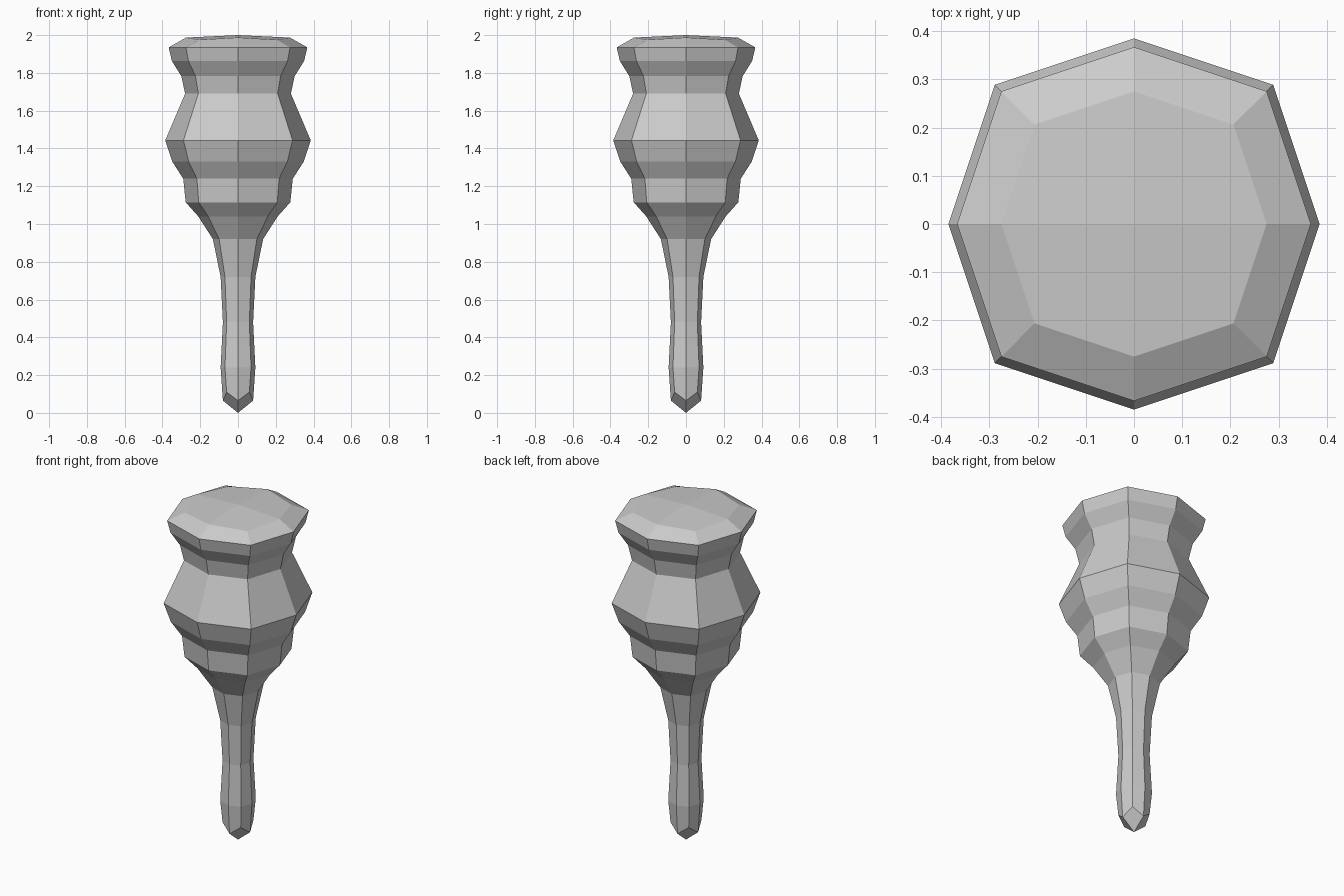
import bpy, bmesh

if "Cube" in bpy.data.objects:
    bpy.data.objects.remove(bpy.data.objects["Cube"])

# Profile: (radius on the axes, z on the axes, z on the diagonals), bottom to top
profile = [
    (0.08, 0.065, 0.11), (0.092, 0.24, 0.24), (0.08, 0.48, 0.48),
    (0.092, 0.72, 0.72), (0.133, 0.92, 0.92), (0.21, 1.04, 1.04),
    (0.277, 1.115, 1.115), (0.29, 1.24, 1.24), (0.348, 1.33, 1.33),
    (0.385, 1.443, 1.443), (0.28, 1.69, 1.69), (0.30, 1.783, 1.783),
    (0.35, 1.863, 1.863), (0.367, 1.935, 1.935), (0.275, 1.987, 1.975),
]
# Eight-sided cross-section, slightly squarish
k = 0.75
section = [(1, 0), (k, k), (0, 1), (-k, k), (-1, 0), (-k, -k), (0, -1), (k, -k)]

bm = bmesh.new()
rings = [[bm.verts.new((r * x, r * y, zd if i % 2 else za))
          for i, (x, y) in enumerate(section)] for r, za, zd in profile]

# Side walls
for low, high in zip(rings, rings[1:]):
    for i in range(8):
        j = (i + 1) % 8
        bm.faces.new((low[i], low[j], high[j], high[i]))

# Four-quad caps at the tip and the crown
for ring, z in ((rings[0], 0.0), (rings[-1], 2.0)):
    centre = bm.verts.new((0, 0, z))
    for i in range(0, 8, 2):
        bm.faces.new((centre, ring[i], ring[i + 1], ring[(i + 2) % 8]))

bmesh.ops.recalc_face_normals(bm, faces=bm.faces)
mesh = bpy.data.meshes.new("turned_club")
bm.to_mesh(mesh)
bm.free()
bpy.context.collection.objects.link(bpy.data.objects.new("turned_club", mesh))
